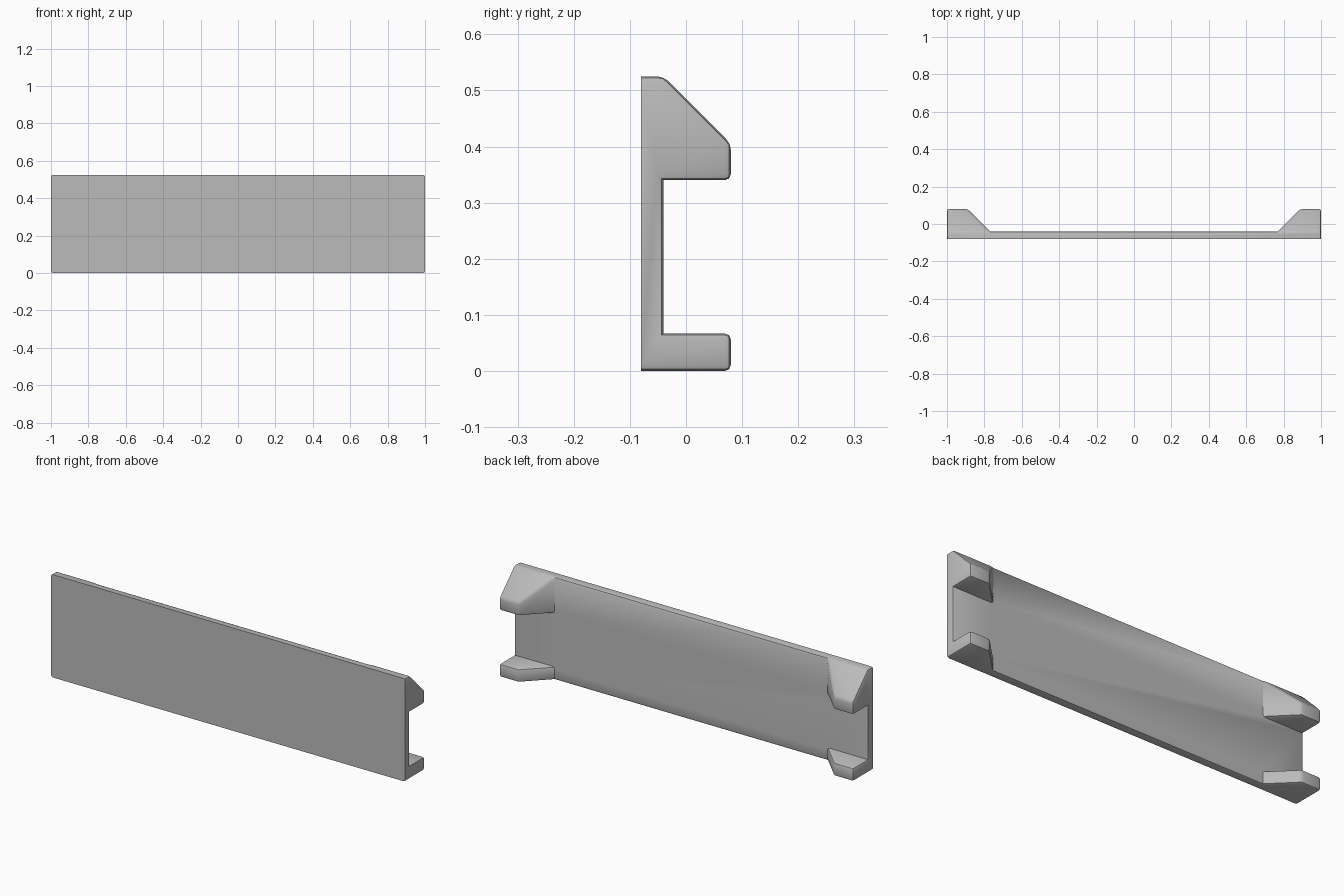
import bpy, bmesh
from math import radians

cube = bpy.data.objects.get("Cube")
if cube:
    bpy.data.objects.remove(cube, do_unlink=True)

# Main dimensions
FRONT, BACK, TIP = -0.08, -0.04, 0.08
HEIGHT = 0.525
XS = [-1, -0.77, 0.77, 1]
ZS = [0, 0.067, 0.34, HEIGHT]

# One flat colour
grey = bpy.data.materials.new("plain grey")
grey.use_nodes = True
colour = (0.5, 0.5, 0.5, 1)
grey.diffuse_color = colour
grey.node_tree.nodes["Principled BSDF"].inputs["Base Color"].default_value = colour

bm = bmesh.new()

# Panel: a gridded sheet thickened towards the back
grid = [[bm.verts.new((x, FRONT, z)) for z in ZS] for x in XS]
sheet = [bm.faces.new((grid[i][j], grid[i + 1][j], grid[i + 1][j + 1], grid[i][j + 1]))
         for i in range(3) for j in range(3)]
copy = bmesh.ops.duplicate(bm, geom=sheet)["geom"]
back_faces = [f for f in copy if isinstance(f, bmesh.types.BMFace)]
bmesh.ops.translate(bm, vec=(0, BACK - FRONT, 0),
                    verts=[v for v in copy if isinstance(v, bmesh.types.BMVert)])
rims = [e for e in bm.edges if e.is_boundary]
bmesh.ops.bridge_loops(bm, edges=rims)

# Clips: the four corner cells pulled back and tapered
corners = [f for f in back_faces
           if abs(f.calc_center_median().x) > 0.77
           and not 0.067 < f.calc_center_median().z < 0.34]
for face in corners:
    new = bmesh.ops.extrude_face_region(bm, geom=[face])["geom"]
    for v in (g for g in new if isinstance(g, bmesh.types.BMVert)):
        v.co.y = TIP
        if abs(v.co.x) < 0.9:
            v.co.x = 0.89 if v.co.x > 0 else -0.89
        if v.co.z > 0.5:
            v.co.z = 0.405
    if face.is_valid:
        bmesh.ops.delete(bm, geom=[face], context="FACES_ONLY")

# Merge coplanar cells, then soften every outer edge except the front rim
bmesh.ops.recalc_face_normals(bm, faces=bm.faces[:])
bmesh.ops.dissolve_limit(bm, angle_limit=radians(1), verts=bm.verts[:], edges=bm.edges[:])
soft = [e for e in bm.edges
        if e.is_convex and e.calc_face_angle(0) > radians(20)
        and max(v.co.y for v in e.verts) > FRONT + 0.01]
bmesh.ops.bevel(bm, geom=soft, offset=0.011, segments=2, profile=0.5,
                affect="EDGES", clamp_overlap=True)

mesh = bpy.data.meshes.new("clip_panel")
bm.to_mesh(mesh)
bm.free()
mesh.materials.append(grey)
panel = bpy.data.objects.new("clip_panel", mesh)
bpy.context.collection.objects.link(panel)

# Smooth the rounded edges, keep the corners crisp
bpy.ops.object.select_all(action="DESELECT")
panel.select_set(True)
bpy.context.view_layer.objects.active = panel
bpy.ops.object.shade_smooth_by_angle(angle=radians(35))
